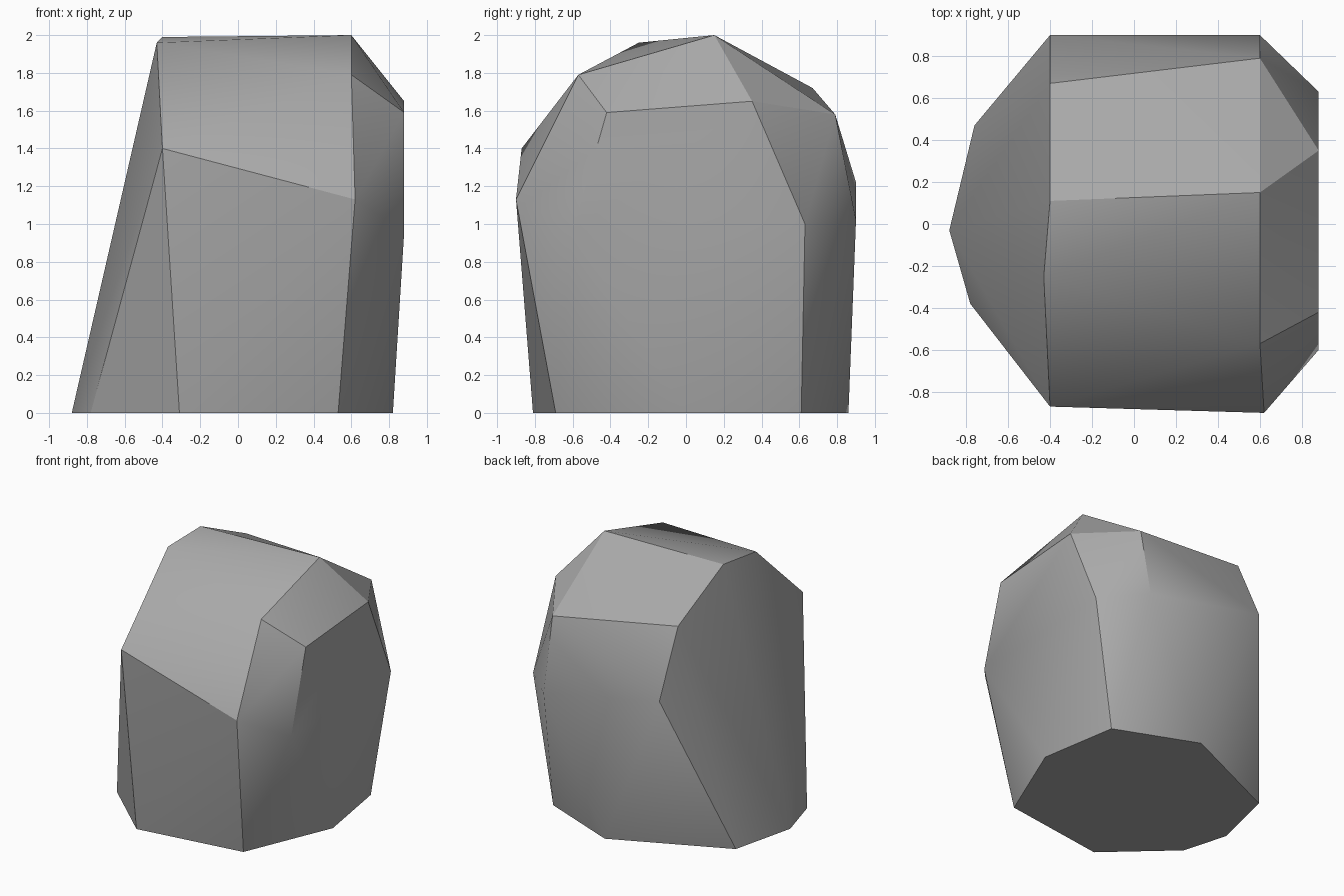
import bpy
import bmesh
import math

# Remove the default object
default_cube = bpy.data.objects.get("Cube")
if default_cube:
    bpy.data.objects.remove(default_cube, do_unlink=True)


def make_material(name, colour):
    material = bpy.data.materials.new(name)
    material.use_nodes = True
    material.diffuse_color = colour
    material.node_tree.nodes["Principled BSDF"].inputs["Base Color"].default_value = colour
    return material


def make_hull(name, corners, material):
    """Wrap a convex stone around its corner points."""
    bm = bmesh.new()
    for corner in corners:
        bm.verts.new(corner)
    result = bmesh.ops.convex_hull(bm, input=list(bm.verts))
    spare = {v for key in ("geom_interior", "geom_unused") for v in result[key]
             if isinstance(v, bmesh.types.BMVert) and v.is_valid}
    spare = [v for v in spare if not v.link_faces]
    bmesh.ops.delete(bm, geom=spare, context="VERTS")
    # Merge the triangles that lie in one plane
    bmesh.ops.dissolve_limit(bm, angle_limit=math.radians(1),
                             verts=list(bm.verts), edges=list(bm.edges))
    bmesh.ops.recalc_face_normals(bm, faces=list(bm.faces))
    mesh = bpy.data.meshes.new(name)
    bm.to_mesh(mesh)
    bm.free()
    mesh.materials.append(material)
    stone = bpy.data.objects.new(name, mesh)
    bpy.context.collection.objects.link(stone)
    return stone


# Outline of the flat underside
foot = [(-.88, -.03), (-.78, -.38), (-.31, -.81), (.53, -.69),
        (.82, 0), (.72, .61), (.1, .86), (-.76, .47)]

# Chipped arch on the sloping left-hand side, front to back
sloping_arch = [(-.4, -.87, 1.4), (-.43, -.25, 1.96), (-.4, .11, 1.99),
                (-.4, .67, 1.72), (-.4, .9, 1.22)]

# Matching arch near the upright side, front to back
upright_arch = [(.62, -.9, 1.13), (.6, -.57, 1.79), (.6, .15, 2),
                (.6, .79, 1.58), (.6, .9, 1.02)]

# Corners of the cut upright face
cut_face = [(.88, -.6, .96), (.88, -.42, 1.59), (.88, .35, 1.65), (.88, .63, 1)]

stone_grey = make_material("stone grey", (.4, .4, .4, 1))
corners = [(x, y, 0) for x, y in foot] + sloping_arch + upright_arch + cut_face
boulder = make_hull("boulder", corners, stone_grey)

# Soft shading across gentle bends, crisp edges elsewhere
bpy.ops.object.select_all(action="DESELECT")
boulder.select_set(True)
bpy.context.view_layer.objects.active = boulder
bpy.ops.object.shade_smooth_by_angle(angle=math.radians(30))
